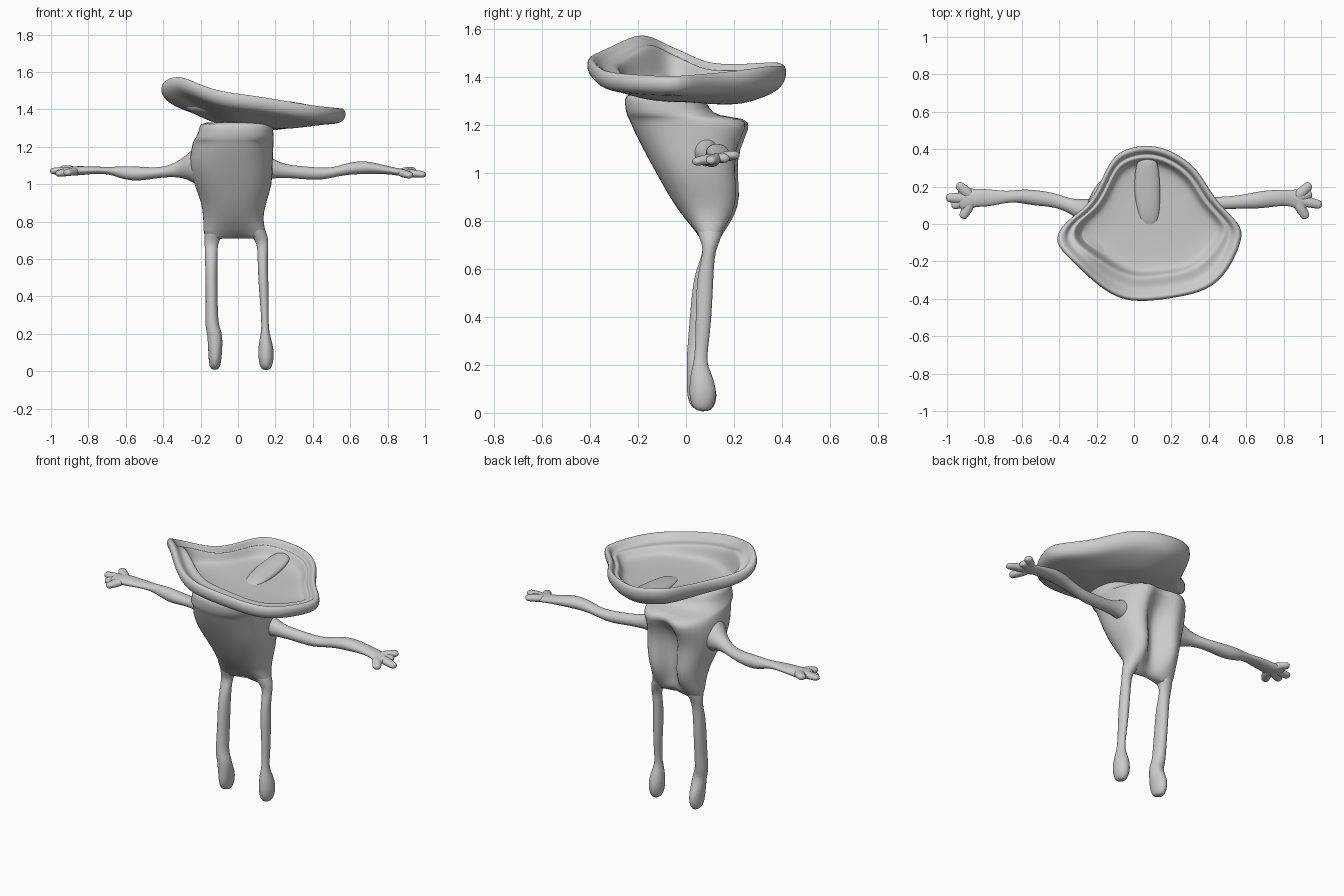
import bpy, bmesh, math
from mathutils import Vector


def finish(name, ring_sets, levels=2):
    """Skin one or more stacks of rings into a smooth closed object."""
    bm = bmesh.new()
    for rings in ring_sets:
        vs = [[bm.verts.new(p) for p in r] for r in rings]
        n = len(vs[0])
        for a, b in zip(vs, vs[1:]):
            for i in range(n):
                j = (i + 1) % n
                bm.faces.new((a[i], a[j], b[j], b[i]))
        bm.faces.new(vs[0][::-1])
        bm.faces.new(vs[-1])
    bmesh.ops.recalc_face_normals(bm, faces=bm.faces)
    me = bpy.data.meshes.new(name)
    bm.to_mesh(me)
    bm.free()
    for p in me.polygons:
        p.use_smooth = True
    ob = bpy.data.objects.new(name, me)
    bpy.context.collection.objects.link(ob)
    mod = ob.modifiers.new("smooth", 'SUBSURF')
    mod.levels = mod.render_levels = levels
    return ob


def tube(pts, up, n=10):
    """Elliptical rings along a path of (x, y, z, side radius, up radius)."""
    c = [Vector(p[:3]) for p in pts]
    rings = []
    for i, p in enumerate(pts):
        t = (c[min(i + 1, len(c) - 1)] - c[max(i - 1, 0)]).normalized()
        s = t.cross(Vector(up)).normalized()
        u = s.cross(t)
        rings.append([c[i] + s * p[3] * math.cos(2 * math.pi * k / n)
                      + u * p[4] * math.sin(2 * math.pi * k / n) for k in range(n)])
    return rings


def spow(v, e):
    return math.copysign(abs(v) ** e, v)


# Torso: wedge-shaped body, back split by a deep channel, arched crotch
# z, x min, x max, y min, y max, channel depth, arch height
sections = [
    (1.335, -.20, .185, -.25, .07, 0, 0), (1.31, -.205, .188, -.255, .08, 0, 0),
    (1.27, -.215, .19, -.255, .095, 0, 0), (1.235, -.235, .19, -.245, .13, 0, 0),
    (1.23, -.24, .19, -.24, .27, .03, 0), (1.19, -.25, .19, -.225, .285, .07, 0),
    (1.10, -.265, .185, -.18, .235, .12, 0), (1.00, -.235, .185, -.125, .23, .13, 0),
    (.90, -.195, .15, -.07, .25, .14, 0), (.82, -.185, .132, -.015, .22, .11, 0),
    (.755, -.187, .145, .025, .175, .06, .02), (.69, -.18, .163, .06, .14, .01, .05)]
rings = []
N = 32
for z, x0, x1, y0, y1, d, arch in sections:
    ring = []
    for k in range(N):
        a = 2 * math.pi * k / N
        x = (x0 + x1) / 2 + (x1 - x0) / 2 * spow(math.cos(a), .8)
        y = (y0 + y1) / 2 + (y1 - y0) / 2 * spow(math.sin(a), .85)
        if math.sin(a) > 0:
            y -= d * math.exp(-((x + .01) / .055) ** 2)
        ring.append((x, y, z + arch * max(0, 1 - (x / .15) ** 2)))
    rings.append(ring)
finish("torso", [rings], 1)

# Wide dished head: wavy rim outline (x, y, z)
rim = [(.06, .425, 1.43), (-.04, .405, 1.445), (-.12, .36, 1.445), (-.18, .22, 1.435),
       (-.25, .09, 1.44), (-.38, .01, 1.48), (-.435, -.10, 1.525), (-.34, -.19, 1.575),
       (-.22, -.31, 1.515), (-.10, -.395, 1.48), (.02, -.42, 1.465), (.20, -.40, 1.44),
       (.40, -.36, 1.405), (.51, -.25, 1.395), (.585, -.08, 1.385), (.575, 0, 1.39),
       (.43, .13, 1.40), (.36, .27, 1.415), (.27, .355, 1.43), (.16, .41, 1.43)]
# front scale, back scale, rim weight, base z, offset, extra sag at the back
steps = [(.3, .3, 0, 1.30, 0, .01), (.58, .55, .2, 1.30, 0, .03), (.82, .80, .7, 1.31, -.035, .03),
         (.96, .95, 1, 0, -.065, .01), (1.01, 1.01, 1, 0, -.02, 0), (.98, .98, 1, 0, .022, 0),
         (.92, .92, 1, 0, .012, 0), (.84, .89, .95, 1.38, -.02, 0),
         (.72, .86, .9, 1.38, -.005, 0), (.67, .83, .75, 1.37, 0, 0),
         (.63, .78, .1, 1.365, 0, 0), (.55, .68, 0, 1.36, 0, 0), (.25, .25, 0, 1.355, 0, 0)]
cx, cy = .07, 0
rings = []
for f, b, w, z0, off, sag in steps:
    ring = []
    for x, y, z in rim:
        m = min(1, max(0, (y + .40) / .42))
        s = f + (b - f) * m
        px = cx + (x - cx) * s
        base = z0 - .06 * (px - cx)
        ring.append((px, cy + (y - cy) * s,
                     w * z + (1 - w) * base + off - sag * max(0, y) / .3))
    rings.append(ring)
finish("head_dish", [rings])

# Low swelling on the dish floor that drops off along a crease
finish("dish_ridge", [tube([(.07, .36, 1.40, .05, .015), (.07, .28, 1.375, .07, .03),
                            (.07, .16, 1.36, .075, .03), (.08, .05, 1.35, .06, .025),
                            (.08, -.02, 1.34, .04, .01)], (0, 0, 1))])

# Lumpy arms, wide where they leave the body
Z, Y = (0, 0, 1), (0, 1, 0)
arms = {
    "left_arm": [(-.14, .03, 1.10, .12, .15), (-.22, .05, 1.095, .10, .11),
                 (-.28, .08, 1.085, .06, .06), (-.35, .10, 1.072, .036, .034),
                 (-.43, .13, 1.06, .04, .028), (-.53, .14, 1.055, .045, .042),
                 (-.61, .15, 1.06, .038, .038), (-.68, .145, 1.073, .03, .02),
                 (-.77, .14, 1.075, .05, .02), (-.85, .14, 1.072, .05, .027),
                 (-.90, .135, 1.07, .062, .025), (-.945, .13, 1.07, .06, .018)],
    "right_arm": [(.10, .08, 1.09, .07, .09), (.17, .085, 1.085, .055, .06),
                  (.24, .09, 1.07, .04, .038), (.33, .10, 1.063, .036, .036),
                  (.44, .11, 1.053, .036, .036), (.52, .115, 1.065, .036, .026),
                  (.60, .12, 1.085, .04, .035), (.68, .13, 1.09, .05, .038),
                  (.77, .14, 1.08, .046, .026), (.84, .14, 1.068, .045, .02),
                  (.89, .13, 1.06, .06, .022), (.935, .125, 1.058, .055, .016)]}
for name, pts in arms.items():
    finish(name, [tube(pts, Z)])

# Splayed hands: fingertips (x, y, z) fanned out from the wrist
hands = {"left_hand": ((-.86, .138, 1.072), [(-.945, .215, 1.085), (-1.005, .14, 1.07),
                                             (-.975, .095, 1.055), (-.92, .03, 1.06)]),
         "right_hand": ((.86, .135, 1.065), [(.945, .215, 1.075), (.95, .165, 1.06),
                                             (1.005, .10, 1.05), (.925, .03, 1.045)])}
for name, (wrist, tips) in hands.items():
    fingers = []
    w = Vector(wrist)
    for tip in tips:
        t = Vector(tip)
        fingers.append(tube([(*w.lerp(t, k), r, r * .75) for k, r in
                             ((0, .02), (.35, .034), (.7, .028), (.92, .026), (1, .012))], Z, 8))
    finish(name, fingers)

# Thin legs flaring into the body, ending in bulb-shaped feet
legs = {
    "left_leg": [(-.10, .10, .83, .05, .07), (-.13, .10, .76, .053, .06),
                 (-.142, .10, .70, .043, .035), (-.143, .095, .66, .035, .026),
                 (-.143, .075, .58, .035, .042), (-.142, .065, .46, .033, .047),
                 (-.140, .055, .34, .034, .046), (-.140, .045, .24, .038, .044),
                 (-.125, .042, .205, .042, .042), (-.122, .05, .15, .042, .05),
                 (-.122, .068, .08, .038, .07), (-.124, .07, .03, .032, .055),
                 (-.124, .065, .008, .02, .03)],
    "right_leg": [(.06, .10, .83, .04, .07), (.10, .10, .76, .045, .06),
                  (.13, .10, .70, .038, .035), (.132, .095, .66, .03, .026),
                  (.132, .08, .57, .028, .036), (.137, .075, .45, .028, .036),
                  (.143, .07, .33, .023, .032), (.145, .06, .22, .019, .026),
                  (.146, .06, .175, .033, .042), (.150, .07, .10, .047, .062),
                  (.150, .07, .04, .04, .055), (.150, .065, .005, .022, .03)]}
for name, pts in legs.items():
    finish(name, [tube(pts, Y)])
